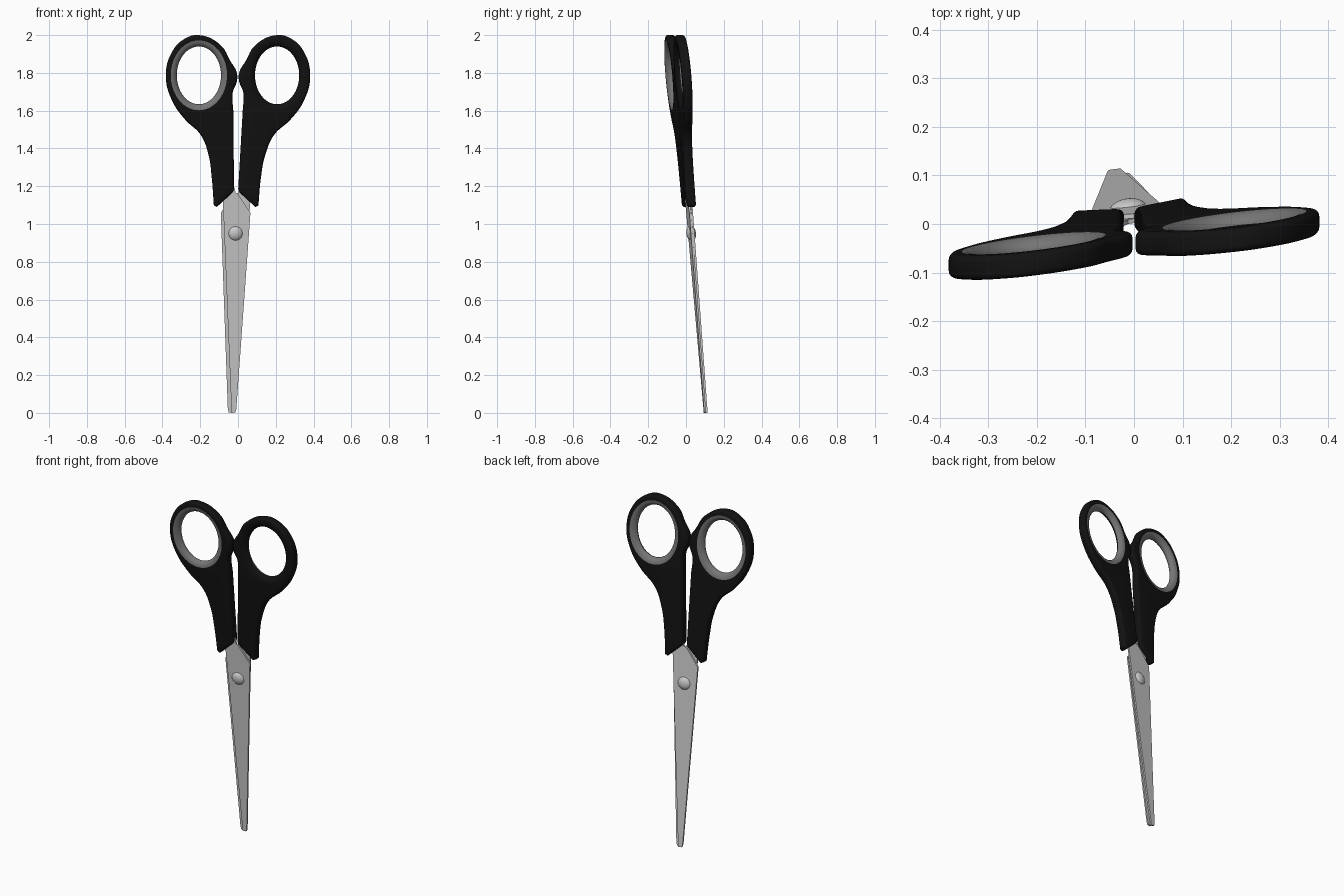
import bpy, bmesh, math
from mathutils import Matrix

if "Cube" in bpy.data.objects:
    bpy.data.objects.remove(bpy.data.objects["Cube"])

# Everything is drawn flat (x, height, depth towards front) and laid on one leaning plane
LEAN = Matrix(((1, 0, 0, 0), (0.118, -0.083, -1, 0.108), (0, 1, 0, 0), (0, 0, 0, 1)))


def material(name, v):
    m = bpy.data.materials.new(name)
    m.diffuse_color = (v, v, v, 1)
    m.use_nodes = True
    m.node_tree.nodes["Principled BSDF"].inputs["Base Color"].default_value = m.diffuse_color
    return m


BLACK = material("black_plastic", 0.006)
GREY = material("grey_rubber", 0.18)


def finish(name, bm, mat=None, angle=40, recalc=True):
    bmesh.ops.remove_doubles(bm, verts=bm.verts, dist=1e-5)
    if recalc:
        bmesh.ops.recalc_face_normals(bm, faces=bm.faces)
    me = bpy.data.meshes.new(name)
    bm.to_mesh(me)
    bm.free()
    me.transform(LEAN)
    ob = bpy.data.objects.new(name, me)
    bpy.context.collection.objects.link(ob)
    if mat:
        me.materials.append(mat)
    bpy.ops.object.select_all(action='DESELECT')
    ob.select_set(True)
    bpy.context.view_layer.objects.active = ob
    bpy.ops.object.shade_smooth_by_angle(angle=math.radians(angle))
    return ob


def ellipse(side, off, n):
    return [(side * 0.207 + (0.117 + off) * math.cos(2 * math.pi * i / n),
             1.787 + (0.153 + off) * math.sin(2 * math.pi * i / n)) for i in range(n)]


# Handle outline, right side
OUTLINE = [(0.207, 2.0), (0.09, 1.945), (0.042, 1.865), (0.006, 1.80), (0.006, 1.755),
           (0.028, 1.695), (0.025, 1.60), (0.001, 1.185), (0.008, 1.168), (0.092, 1.09),
           (0.108, 1.098), (0.122, 1.25), (0.143, 1.36), (0.19, 1.47), (0.28, 1.555),
           (0.35, 1.655), (0.382, 1.785), (0.35, 1.91), (0.285, 1.979)]
CORNERS = {6, 7, 8, 9, 10}


def handle(name, side):
    cu = bpy.data.curves.new(name, 'CURVE')
    cu.dimensions, cu.fill_mode = '2D', 'BOTH'
    cu.extrude, cu.bevel_depth, cu.bevel_resolution = 0.011, 0.014, 3
    cu.offset = -0.014
    pts = []
    for x, z in OUTLINE:
        if side < 0:
            x = -x - 0.02 * max(0, min(1, (1.6 - z) / 0.4))
        pts.append((x, z))
    for loop, corners in ((pts, CORNERS), (ellipse(side, 0.015, 8), set())):
        sp = cu.splines.new('BEZIER')
        sp.bezier_points.add(len(loop) - 1)
        sp.use_cyclic_u, sp.resolution_u = True, 8
        for i, (bp, p) in enumerate(zip(sp.bezier_points, loop)):
            bp.co = (*p, 0)
            kind = 'VECTOR' if i in corners else 'AUTO'
            bp.handle_left_type = bp.handle_right_type = kind
    tmp = bpy.data.objects.new(name + "_curve", cu)
    bpy.context.collection.objects.link(tmp)
    dg = bpy.context.evaluated_depsgraph_get()
    me = bpy.data.meshes.new_from_object(tmp.evaluated_get(dg))
    bm = bmesh.new()
    bm.from_mesh(me)
    bpy.data.objects.remove(tmp)
    bpy.data.meshes.remove(me)
    finish(name, bm, BLACK)


# Half of a finger-hole lining; face is +1 for the front, -1 for the back
def lining(name, side, face, mat):
    bm = bmesh.new()
    n = 64
    profile = [(0.032, 0.0255), (0.02, 0.0235), (0.011, 0.0185), (0.004, 0.011), (0, 0.004), (0, 0)]
    rings = [[bm.verts.new((x, z, face * d)) for x, z in ellipse(side, off, n)] for off, d in profile]
    for a, b in zip(rings, rings[1:]):
        for i in range(n):
            j = (i + 1) % n
            quad = (a[i], a[j], b[j], b[i])
            bm.faces.new(quad if face < 0 else quad[::-1])
    # make normals point towards the opening
    bm.normal_update()
    f = bm.faces[:][0]
    if f.normal.z * face < 0:
        bmesh.ops.reverse_faces(bm, faces=bm.faces)
    finish(name, bm, mat, recalc=False)


def blade(name, outline, d0, d1):
    bm = bmesh.new()
    f = bm.faces.new([bm.verts.new((x, z, d0)) for x, z in outline])
    ext = bmesh.ops.extrude_face_region(bm, geom=[f])
    for v in ext["geom"]:
        if isinstance(v, bmesh.types.BMVert):
            v.co.z = d1
    finish(name, bm, None, 20)


# Handles and linings
for label, side in (("left", -1), ("right", 1)):
    handle(label + "_handle", side)
    lining(label + "_back_lining", side, -1, GREY)
    lining(label + "_front_lining", side, 1, GREY if side < 0 else BLACK)

# Blades, each with a tang reaching into one handle
blade("front_blade", [(-0.078, 1.08), (-0.09, 1.25), (-0.035, 1.25), (-0.012, 1.165), (0.0, 1.158),
                      (0.066, 1.06), (-0.009, 0.02), (-0.014, 0.002), (-0.034, 0.0)], 0.0005, 0.010)
blade("back_blade", [(0.064, 1.10), (0.08, 1.25), (0.03, 1.25), (0.0, 1.165), (-0.02, 1.155),
                     (-0.091, 1.06), (-0.054, 0.02), (-0.049, 0.002), (-0.028, 0.0)], -0.010, -0.0005)

# Pivot screw, domed on both sides
bm = bmesh.new()
bmesh.ops.create_uvsphere(bm, u_segments=32, v_segments=16, radius=1)
bm.transform(Matrix.Translation((-0.013, 0.95, 0)) @ Matrix.Diagonal((0.04, 0.04, 0.025, 1)))
finish("pivot_screw", bm)
